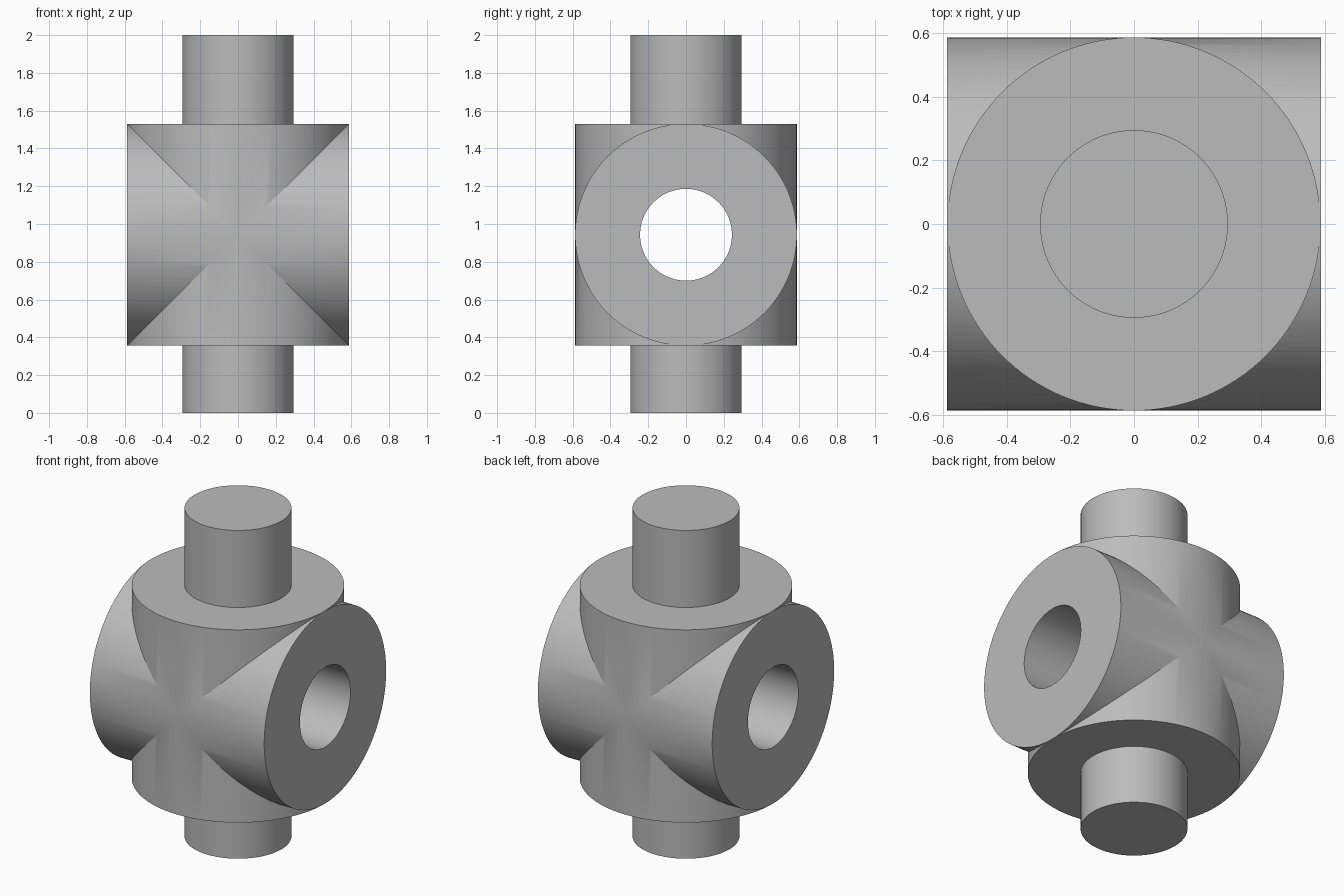
import bpy
from math import pi, radians

if "Cube" in bpy.data.objects:
    bpy.data.objects.remove(bpy.data.objects["Cube"])

MID = 0.943      # height of the cross centre
R = 0.587        # radius of both large cylinders
GAP = 0.0005     # keeps tangent surfaces from coinciding

grey = bpy.data.materials.new("plain grey")
grey.use_nodes = True
grey.diffuse_color = (0.5, 0.5, 0.5, 1)
grey.node_tree.nodes["Principled BSDF"].inputs["Base Color"].default_value = (0.5, 0.5, 0.5, 1)


def cylinder(name, radius, length, z, along_x=False):
    bpy.ops.mesh.primitive_cylinder_add(
        vertices=128, radius=radius, depth=length, location=(0, 0, z),
        rotation=(0, pi / 2 if along_x else 0, 0))
    obj = bpy.context.object
    obj.name = name
    obj.data.materials.append(grey)
    return obj


def combine(target, other, operation):
    mod = target.modifiers.new(operation.lower(), "BOOLEAN")
    mod.object = other
    mod.operation = operation
    mod.solver = "EXACT"
    bpy.context.view_layer.objects.active = target
    bpy.ops.object.modifier_apply(modifier=mod.name)
    bpy.data.objects.remove(other)


# Two crossing drums, joined with the shaft and bored from side to side
body = cylinder("crossed_body", R - GAP, 2 * (R + GAP), MID)
combine(body, cylinder("side_drum", R, 2 * (R + GAP), MID, True), "UNION")
combine(body, cylinder("shaft", 0.295, 2, 1), "UNION")
combine(body, cylinder("bore_cutter", 0.243, 2, MID, True), "DIFFERENCE")

# Smooth walls with crisp rims
bpy.ops.object.select_all(action="DESELECT")
body.select_set(True)
bpy.context.view_layer.objects.active = body
bpy.ops.object.shade_smooth_by_angle(angle=radians(20))
